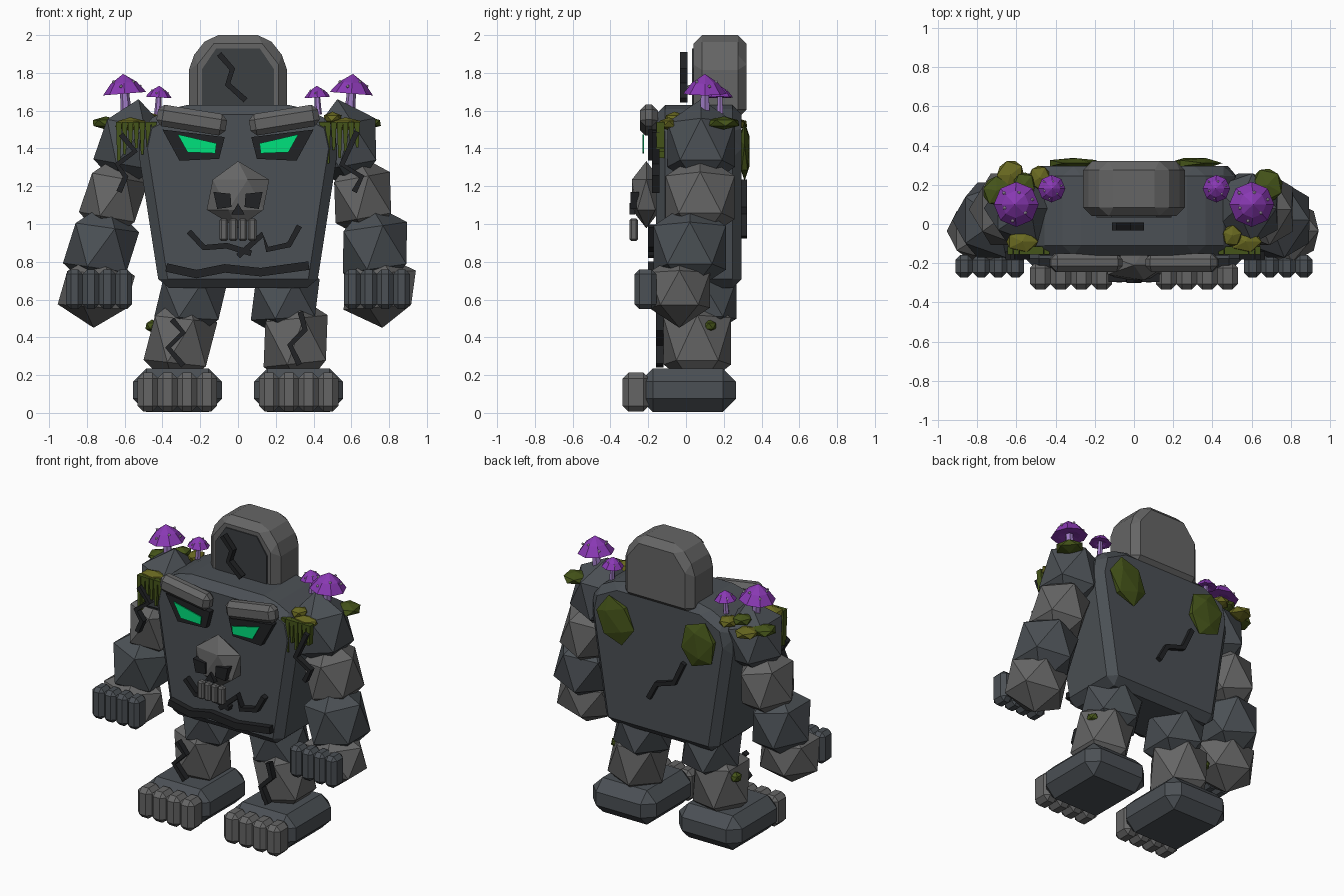
import bpy, bmesh, math, random
from mathutils import Vector, Matrix, Euler

if "Cube" in bpy.data.objects:
    bpy.data.objects.remove(bpy.data.objects["Cube"])

random.seed(4)


def mat(name, r, g, b):
    m = bpy.data.materials.new(name)
    m.diffuse_color = (r, g, b, 1)
    m.use_nodes = True
    m.node_tree.nodes["Principled BSDF"].inputs["Base Color"].default_value = m.diffuse_color
    return m


STONE = mat("stone", 0.07, 0.08, 0.09)
LIGHT = mat("light_stone", 0.13, 0.13, 0.13)
DARK = mat("dark_stone", 0.045, 0.05, 0.055)
CRACK = mat("crack", 0.015, 0.016, 0.018)
MOSS = mat("moss", 0.06, 0.09, 0.01)
OLIVE = mat("olive_moss", 0.14, 0.14, 0.015)
GREEN = mat("eye_glow", 0.0, 0.75, 0.2)
PURPLE = mat("cap", 0.25, 0.04, 0.45)
STEM = mat("stem", 0.35, 0.2, 0.55)
SPOT = mat("spot", 0.75, 0.65, 0.8)


def finish(bm, name, m):
    bmesh.ops.recalc_face_normals(bm, faces=bm.faces)
    me = bpy.data.meshes.new(name)
    bm.to_mesh(me)
    bm.free()
    me.materials.append(m)
    ob = bpy.data.objects.new(name, me)
    bpy.context.collection.objects.link(ob)
    return ob


def bevel(bm, w):
    if w:
        bmesh.ops.bevel(bm, geom=bm.edges[:], offset=w, segments=1, affect='EDGES', clamp_overlap=True)


def xform(loc, rot, size):
    return Matrix.LocRotScale(Vector(loc), Euler(rot), Vector(size))


def rock(name, loc, radii, m, rot=(0, 0, 0)):
    bm = bmesh.new()
    bmesh.ops.create_icosphere(bm, subdivisions=1, radius=1, matrix=xform(loc, rot, radii))
    return finish(bm, name, m)


def block(name, loc, size, m, w=0.0, rot=(0, 0, 0)):
    bm = bmesh.new()
    bmesh.ops.create_cube(bm, size=1, matrix=xform((0, 0, 0), (0, 0, 0), size))
    bevel(bm, w)
    bm.transform(xform(loc, rot, (1, 1, 1)))
    return finish(bm, name, m)


def prism(name, pts, y0, y1, m, w=0.0):
    """Front-view (x, z) outline extruded from y0 to y1."""
    bm = bmesh.new()
    f = bm.faces.new([bm.verts.new((x, y0, z)) for x, z in pts])
    ext = bmesh.ops.extrude_face_region(bm, geom=[f])
    bmesh.ops.translate(bm, vec=(0, y1 - y0, 0), verts=[v for v in ext['geom'] if isinstance(v, bmesh.types.BMVert)])
    bevel(bm, w)
    return finish(bm, name, m)


def crack(name, path, y, width=0.03, depth=0.04):
    """Jagged strip following an (x, z) path."""
    p = [Vector(q) for q in path]
    left, right = [], []
    for i, q in enumerate(p):
        d = (p[min(i + 1, len(p) - 1)] - p[max(i - 1, 0)]).normalized()
        n = Vector((-d.y, d.x)) * width / 2
        left.append(q + n)
        right.append(q - n)
    return prism(name, left + right[::-1], y - depth / 2, y + depth / 2, CRACK)


def lathe(name, prof, sides, loc, rot, m):
    bm = bmesh.new()
    rings = [[bm.verts.new((r * math.cos(a), r * math.sin(a), z))
              for a in [2 * math.pi * k / sides for k in range(sides)]] for r, z in prof]
    for a, b in zip(rings, rings[1:]):
        for k in range(sides):
            j = (k + 1) % sides
            bm.faces.new((a[k], a[j], b[j], b[k]))
    bmesh.ops.remove_doubles(bm, verts=bm.verts, dist=0.0005)
    bm.transform(xform(loc, rot, (1, 1, 1)))
    return finish(bm, name, m)


def mir(pts, s):
    return [(x * s, z) for x, z in pts]


def mushroom(x, y, base, rim, r, h, lean):
    rot = (0, lean, 0)
    lathe("mushroom_stem", [(0, 0), (r * .27, 0), (r * .2, rim - base + .02), (0, rim - base + .02)], 6,
          (x - lean * (rim - base), y, base), rot, STEM)
    lathe("mushroom_cap", [(0, .015), (r * .6, 0), (r, 0), (r * .6, h * .55), (0, h)], 8, (x, y, rim), rot, PURPLE)
    for k in range(6):
        a = k * math.pi / 3 + 0.3
        rr = r * (0.55 if k % 2 else 0.75)
        hh = h * (0.6 if k % 2 else 0.37)
        rock("cap_spot", (x + rr * math.cos(a), y + rr * math.sin(a), rim + hh), (r * .08,) * 3, SPOT)


# torso, head and recessed head plate
half = [(.415, .66), (.53, 1.40), (.50, 1.54), (.32, 1.63)]
prism("torso", half + mir(half[::-1], -1), -.16, .295, STONE, .05)
half = [(.26, 1.56), (.26, 1.86), (.15, 2.0)]
prism("head", half + mir(half[::-1], -1), .04, .32, LIGHT, .045)
half = [(.19, 1.63), (.19, 1.82), (.115, 1.93)]
prism("head_plate", half + mir(half[::-1], -1), .033, .06, DARK)

# nose skull with sockets, nostril and teeth
rock("skull", (0, -.21, 1.155), (.185, .09, .178), LIGHT)
prism("nostril", [(0, 1.11), (-.035, 1.05), (.035, 1.05)], -.3, -.27, CRACK)
for k in range(4):
    block("tooth", (-.075 + k * .05, -.277, .97), (.045, .045, .12), LIGHT, .01)

for s in (-1, 1):
    # face
    block("brow", (s * .245, -.197, 1.55), (.37, .095, .115), LIGHT, .03, (0, -s * .16, 0))
    prism("eye_socket", mir([(.40, 1.50), (.07, 1.46), (.10, 1.345), (.31, 1.335)], s), -.2, -.15, CRACK)
    prism("eye", mir([(.32, 1.475), (.114, 1.427), (.12, 1.374), (.267, 1.38)], s), -.23, -.222, GREEN)
    prism("skull_socket", mir([(.13, 1.17), (.04, 1.16), (.035, 1.09), (.11, 1.08)], s), -.295, -.25, CRACK)

    # arm
    t = -s * .18
    rock("shoulder", (s * .57, .08, 1.42), (.2, .21, .245), STONE, (0, t, 0))
    rock("upper_arm", (s * .66, .075, 1.14), (.185, .215, .24), LIGHT, (0, t, 0))
    rock("forearm", (s * .725, .02, .875), (.21, .225, .245), STONE, (0, t * .8, 0))
    rock("hand", (s * .75, -.035, .65), (.222, .19, .2), LIGHT, (0, t * .4, 0))
    for k in range(4):
        block("finger", (s * (.605 + k * .087), -.215, .655), (.088, .115, .21), STONE, .025)

    # leg
    rock("thigh", (s * .25, .08, .6), (.21, .22, .22), STONE, (0, t * .3, 0))
    rock("shin", (s * .305, .06, .38), (.205, .21, .265), LIGHT, (0, t * .6, 0))
    block("foot", (s * .32, .01, .12), (.47, .51, .23), STONE, .07)
    for k in range(4):
        block("toe", (s * (.165 + k * .104), -.265, .11), (.108, .14, .205), LIGHT, .03)

    # mushrooms
    mushroom(s * .6, .1, 1.56, 1.69, .115, .105, s * .08)
    mushroom(s * .42, .18, 1.58, 1.67, .07, .062, -s * .06)

    # moss on back, front of shoulder and shin
    rock("back_moss", (s * .31, .31, 1.385), (.14, .03, .165), MOSS, (0, s * .3, 0))
    rock("shoulder_moss", (s * .57, -.09, 1.53), (.09, .06, .035), OLIVE)
    rock("shin_moss", (s * .455 if s < 0 else .43, .12, .46), (.04, .045, .035), MOSS)
    for k in range(7):
        n = random.uniform(.12, .25)
        x = s * (.445 + k * .031)
        prism("hanging_moss", [(x - .015, 1.54), (x + .015, 1.54), (x + .007, 1.54 - n), (x - .007, 1.54 - n)],
              -.155, -.115, MOSS)

# moss patches on shoulder tops
for x, y, z, r, m in [(-.7, .17, 1.535, .085, MOSS), (-.63, .25, 1.53, .085, OLIVE), (-.48, .235, 1.56, .07, OLIVE),
                      (-.56, .2, 1.58, .07, MOSS), (.68, .2, 1.535, .095, MOSS), (.5, -.06, 1.56, .06, OLIVE)]:
    rock("moss_patch", (x, y, z), (r, r * .9, .035), m, (0, 0, x * 3))

# cracks
crack("head_crack", [(-.1, 1.9), (-.03, 1.82), (-.055, 1.74), (.04, 1.655)], -.012)
crack("mouth", [(-.38, .77), (-.22, .735), (-.07, .765), (.12, .745), (.375, .78)], -.18, .045)
crack("cheek_crack", [(-.26, .96), (-.18, .875), (-.06, .885), (.07, .845)], -.18)
crack("cheek_crack", [(0, .83), (.13, .945), (.155, .865), (.27, .89), (.325, .99)], -.18)
crack("back_crack", [(-.2, 1.23), (-.13, 1.08), (0, 1.04), (.06, .93)], .302)
crack("shoulder_crack", [(-.62, 1.475), (-.545, 1.385), (-.64, 1.315), (-.595, 1.25), (-.63, 1.17)], -.16)
crack("shoulder_crack", [(.63, 1.49), (.55, 1.315), (.655, 1.25), (.615, 1.17)], -.16)
crack("leg_crack", [(-.35, .495), (-.29, .425), (-.37, .345), (-.29, .25)], -.14)
crack("leg_crack", [(.33, .535), (.355, .44), (.275, .36), (.325, .255)], -.14)
